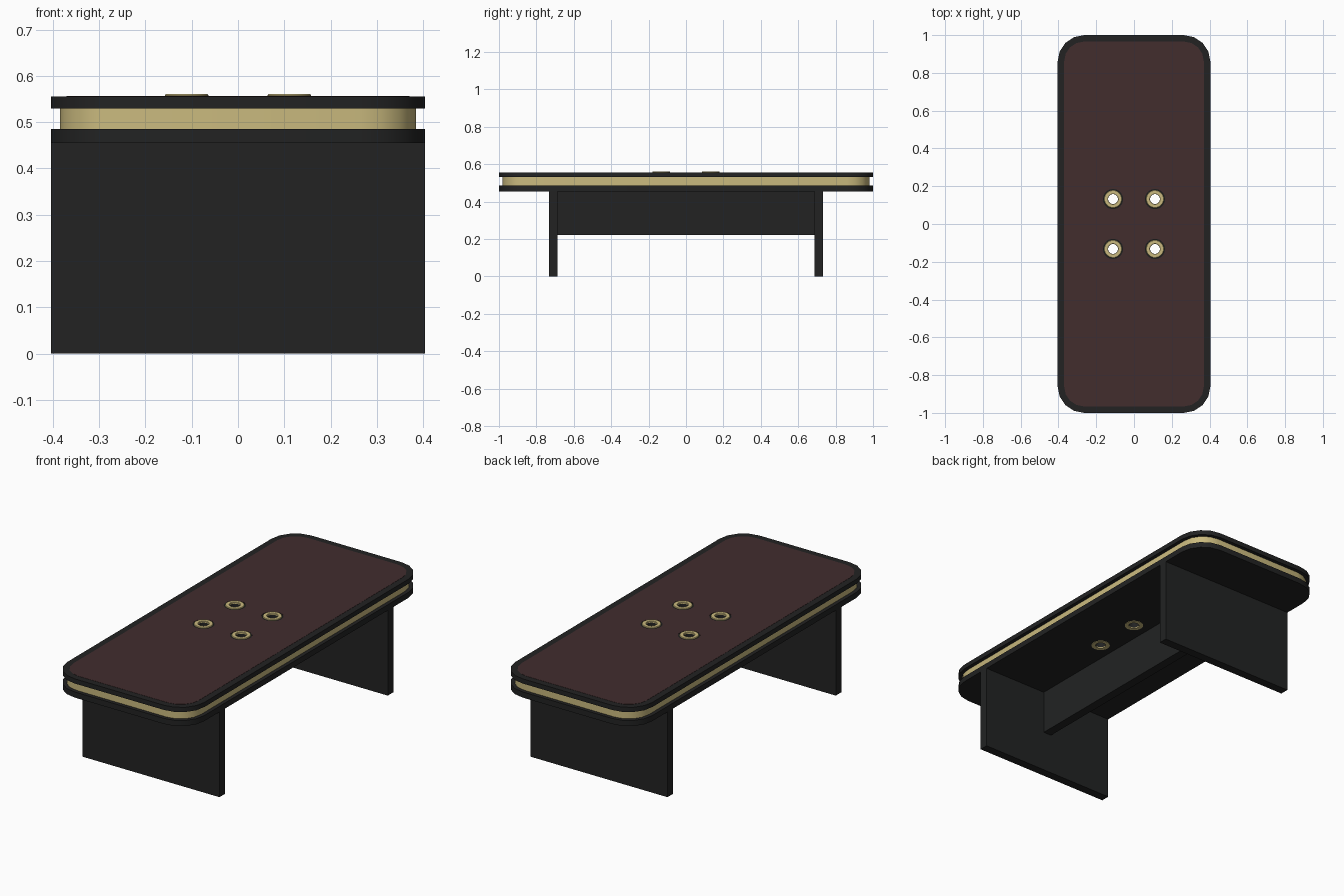
import bpy, bmesh, math

if "Cube" in bpy.data.objects:
    bpy.data.objects.remove(bpy.data.objects["Cube"])


def material(name, rgb):
    m = bpy.data.materials.new(name)
    m.diffuse_color = (*rgb, 1)
    m.use_nodes = True
    m.node_tree.nodes["Principled BSDF"].inputs["Base Color"].default_value = m.diffuse_color
    return m


BLACK = material("black", (0.016, 0.0165, 0.0165))
BROWN = material("dark brown", (0.054, 0.026, 0.027))
GOLD = material("pale gold", (0.59, 0.49, 0.21))


def finish(bm, name, mat):
    bmesh.ops.recalc_face_normals(bm, faces=bm.faces)
    me = bpy.data.meshes.new(name)
    bm.to_mesh(me)
    bm.free()
    ob = bpy.data.objects.new(name, me)
    bpy.context.collection.objects.link(ob)
    me.materials.append(mat)
    return ob


def smooth(ob):
    bpy.ops.object.select_all(action='DESELECT')
    ob.select_set(True)
    bpy.context.view_layer.objects.active = ob
    bpy.ops.object.shade_smooth_by_angle(angle=math.radians(35))


def box(name, x0, x1, y0, y1, z0, z1, mat):
    bm = bmesh.new()
    bmesh.ops.create_cube(bm, size=1)
    for v in bm.verts:
        v.co = ((x0 + x1) / 2 + v.co.x * (x1 - x0),
                (y0 + y1) / 2 + v.co.y * (y1 - y0),
                (z0 + z1) / 2 + v.co.z * (z1 - z0))
    return finish(bm, name, mat)


HOLES = [(sx * 0.111, sy * 0.132) for sx in (-1, 1) for sy in (-1, 1)]


def hole_cutter(radius):
    bm = bmesh.new()
    for x, y in HOLES:
        r = bmesh.ops.create_cone(bm, cap_ends=True, segments=32, radius1=radius,
                                  radius2=radius, depth=1)
        bmesh.ops.translate(bm, verts=r["verts"], vec=(x, y, 0.5))
    ob = finish(bm, "hole_cutter", BLACK)
    ob.hide_render = True
    return ob


def slab(name, inset, z0, z1, mat, hole_radius, seg=4):
    # rounded rectangle, extruded, with four round holes
    hx, hy, r = 0.404 - inset, 1.0 - inset, 0.14 - inset
    bm = bmesh.new()
    verts = []
    for q, (sx, sy) in enumerate(((1, 1), (-1, 1), (-1, -1), (1, -1))):
        for i in range(seg + 1):
            a = math.pi / 2 * (q + i / seg)
            verts.append(bm.verts.new((sx * (hx - r) + r * math.cos(a),
                                       sy * (hy - r) + r * math.sin(a), z0)))
    f = bm.faces.new(verts)
    ext = bmesh.ops.extrude_face_region(bm, geom=[f])
    bmesh.ops.translate(bm, vec=(0, 0, z1 - z0),
                        verts=[g for g in ext["geom"] if isinstance(g, bmesh.types.BMVert)])
    ob = finish(bm, name, mat)
    cutter = hole_cutter(hole_radius)
    mod = ob.modifiers.new("holes", 'BOOLEAN')
    mod.operation, mod.solver, mod.object = 'DIFFERENCE', 'EXACT', cutter
    bpy.ops.object.select_all(action='DESELECT')
    ob.select_set(True)
    bpy.context.view_layer.objects.active = ob
    bpy.ops.object.modifier_apply(modifier=mod.name)
    bpy.data.objects.remove(cutter)
    smooth(ob)
    return ob


def ring(name, x, y, profile, mat, seg=32):
    # closed (radius, z) profile revolved about a vertical axis
    bm = bmesh.new()
    rows = [[bm.verts.new((x + r * math.cos(2 * math.pi * i / seg),
                           y + r * math.sin(2 * math.pi * i / seg), z))
             for i in range(seg)] for r, z in profile]
    n = len(rows)
    for k in range(n):
        a, b = rows[k], rows[(k + 1) % n]
        for i in range(seg):
            j = (i + 1) % seg
            bm.faces.new((a[i], a[j], b[j], b[i]))
    smooth(finish(bm, name, mat))


# layered table top
slab("lower_top", 0, 0.455, 0.485, BLACK, 0.036)
slab("gold_band", 0.02, 0.485, 0.53, GOLD, 0.036)
slab("upper_top", 0, 0.53, 0.555, BLACK, 0.036)
slab("brown_inlay", 0.034, 0.5545, 0.556, BROWN, 0.054)

# holes: dark sleeve with a gold ring above and below
for n, (x, y) in enumerate(HOLES):
    ring(f"hole_sleeve_{n}", x, y,
         [(0.029, 0.455), (0.037, 0.455), (0.037, 0.555), (0.029, 0.555)], BLACK)
    ring(f"top_ring_{n}", x, y,
         [(0.026, 0.552), (0.047, 0.552), (0.047, 0.558), (0.045, 0.5605),
          (0.028, 0.5605), (0.026, 0.558)], GOLD)
    ring(f"bottom_ring_{n}", x, y,
         [(0.026, 0.453), (0.047, 0.453), (0.047, 0.458), (0.026, 0.458)], GOLD)

# panel legs and the centre beam
for s, label in ((-1, "front_leg"), (1, "back_leg")):
    y0, y1 = sorted((s * 0.686, s * 0.733))
    box(label, -0.404, 0.404, y0, y1, 0, 0.455, BLACK)
box("centre_beam", -0.024, 0.024, -0.687, 0.687, 0.22, 0.455, BLACK)
